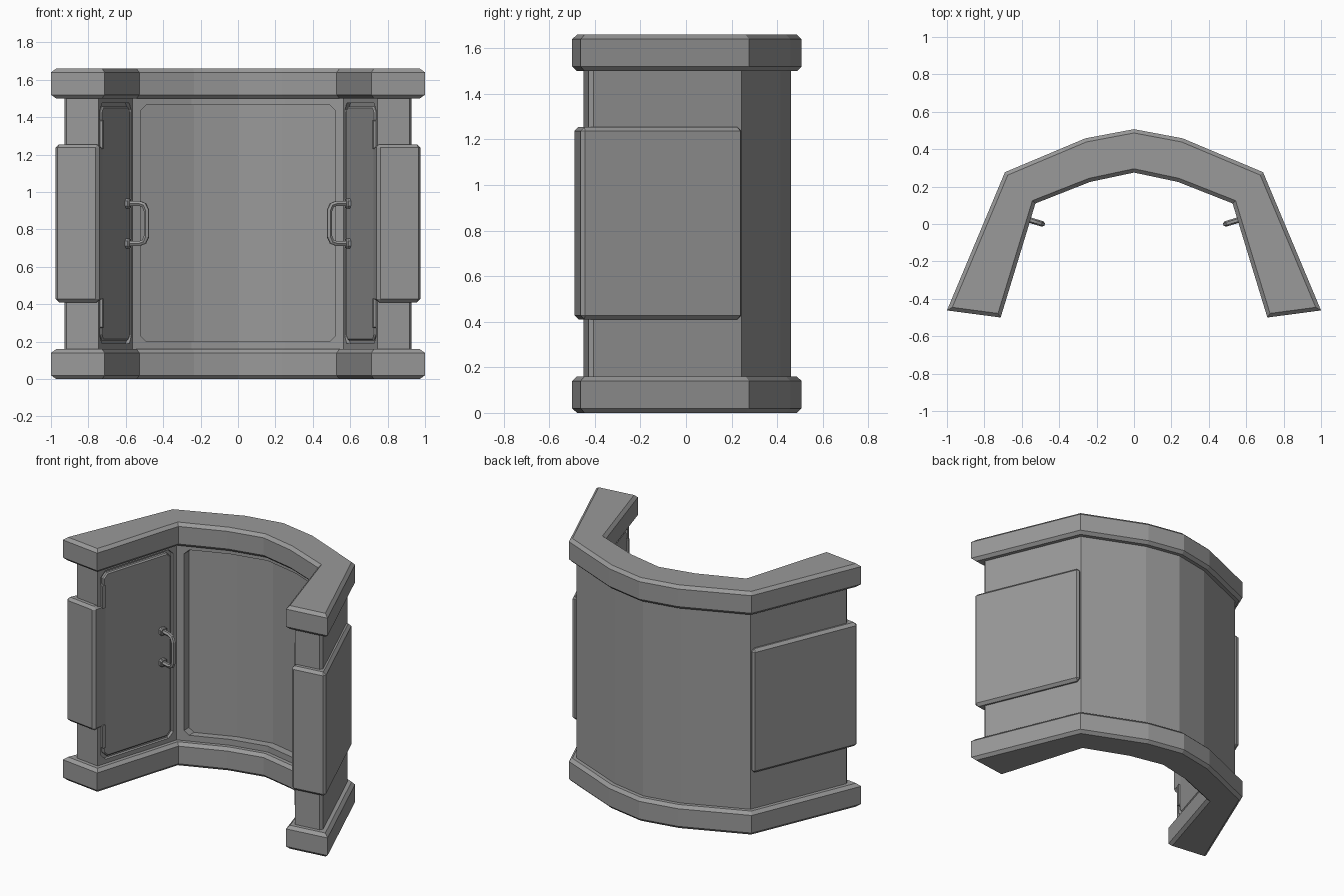
import bpy
import bmesh
from mathutils import Matrix, Vector

cube = bpy.data.objects.get("Cube")
if cube:
    bpy.data.objects.remove(cube, do_unlink=True)

GREY = (0.32, 0.32, 0.32, 1)
grey = bpy.data.materials.new("plain_grey")
grey.use_nodes = True
grey.diffuse_color = GREY
grey.node_tree.nodes["Principled BSDF"].inputs["Base Color"].default_value = GREY


def prism(name, outline, low, high, bevel=0, pick=None, matrix=Matrix()):
    """Extrude an outline, chamfer the picked edges and place the result."""
    bm = bmesh.new()
    base = bm.faces.new([bm.verts.new((x, y, low)) for x, y in outline])
    top = bmesh.ops.extrude_face_region(bm, geom=[base])["geom"]
    for v in top:
        if isinstance(v, bmesh.types.BMVert):
            v.co.z = high
    bmesh.ops.recalc_face_normals(bm, faces=bm.faces)
    if bevel:
        edges = [e for e in bm.edges if pick is None or pick(*[v.co for v in e.verts])]
        bmesh.ops.bevel(bm, geom=edges, offset=bevel, segments=1,
                        profile=0.5, affect='EDGES')
    bm.transform(matrix)
    bmesh.ops.recalc_face_normals(bm, faces=bm.faces)
    mesh = bpy.data.meshes.new(name)
    bm.to_mesh(mesh)
    bm.free()
    mesh.materials.append(grey)
    obj = bpy.data.objects.new(name, mesh)
    bpy.context.collection.objects.link(obj)
    return obj


def inset(points, dist):
    """Move a clockwise outline inwards with mitred corners."""
    pts = [Vector(p) for p in points]
    result = []
    for i, p in enumerate(pts):
        a = (p - pts[i - 1]).normalized()
        b = (pts[(i + 1) % len(pts)] - p).normalized()
        n1, n2 = Vector((a.y, -a.x)), Vector((b.y, -b.x))
        result.append(p + (n1 + n2) * dist / (1 + n1.dot(n2)))
    return result


def plate(w, h, c):
    """Rectangle of half sizes w and h with cut corners."""
    return [(w, c - h), (w, h - c), (w - c, h), (c - w, h),
            (-w, h - c), (-w, c - h), (c - w, -h), (w - c, -h)]


def cut(target, cutter):
    mod = target.modifiers.new("recess", 'BOOLEAN')
    mod.operation = 'DIFFERENCE'
    mod.solver = 'EXACT'
    mod.object = cutter
    bpy.context.view_layer.objects.active = target
    bpy.ops.object.modifier_apply(modifier=mod.name)
    bpy.data.objects.remove(cutter, do_unlink=True)


def level(a, b):
    return abs(a.z - b.z) < 0.001


def upper(a, b):
    return level(a, b) and a.z > -0.01


def outer_end(a, b):
    return not level(a, b) and abs(a.x) > 0.85


def recess_corner(a, b):
    return level(a, b) and abs(a.x - b.x) < 0.001 and abs(a.x) > 0.5


# Plan outline, clockwise from the middle of the back
half = [(0, 0.507), (0.26, 0.458), (0.69, 0.277), (1, -0.462),
        (0.713, -0.5), (0.527, 0.11), (0.235, 0.225), (0, 0.275)]
plan = half + [(-x, y) for x, y in half[-2:0:-1]]
wall_plan = inset(plan, 0.045)

# Rims and wall
prism("bottom_rim", plan, 0, 0.16, 0.02, level)
prism("top_rim", plan, 1.5, 1.66, 0.02, level)
wall = prism("wall", wall_plan, 0.14, 1.52, 0.02, outer_end)

# Curved recess in the back of the alcove
deep = inset(plan, 0.005)
corner, bend, middle = deep[5:8]
edge = bend.lerp(corner, (0.52 - bend.x) / (corner.x - bend.x))
right = [(0.52, -0.05), edge, bend]
recess = right + [middle] + [(-x, y) for x, y in right[::-1]]
# The recess floor lies behind the wall's inner surface
floor_shift = 0.095
recess = [(x, y + floor_shift if y > 0 else y) for x, y in recess]
cut(wall, prism("back_cutter", recess, 0.2, 1.465, 0.03, recess_corner))

# Door frames follow the inner face of each arm
front, back = wall_plan[4], wall_plan[5]
along = (front - back).normalized()
centre = (front + back) / 2
door_space = Matrix(((along.x, 0, along.y, centre.x),
                     (along.y, 0, -along.x, centre.y),
                     (0, 1, 0, 0.832),
                     (0, 0, 0, 1)))

for side, sign in (("left", 1), ("right", -1)):
    flip = Matrix.Diagonal((sign, 1, 1, 1))
    space = flip @ door_space

    # Side casing wrapped round the end of the arm
    casing = [(0.743, -0.492), (0.982, -0.46), (0.682, 0.255), (0.62, 0.2)]
    prism(side + "_casing", casing, 0.41, 1.255, 0.018, None, flip)

    # Door in a shallow recess
    cut(wall, prism("door_cutter", plate(0.283, 0.643, 0.035), -0.02, 0.1, matrix=space))
    prism(side + "_door", plate(0.265, 0.625, 0.03), -0.03, 0.002, 0.008, upper, space)

    # Hinges
    for tag, height in (("upper", 0.475), ("lower", -0.48)):
        place = space @ Matrix.Translation((0.268, height, 0))
        prism(f"{side}_{tag}_hinge", plate(0.012, 0.078, 0.004), -0.02, 0.012, matrix=place)

    # Handle mounts and grip
    grip = space @ Matrix.Translation((-0.195, 0, 0))
    for tag, height in (("upper", 0.107), ("lower", -0.107)):
        place = grip @ Matrix.Translation((0, height, 0))
        prism(f"{side}_{tag}_handle_mount", plate(0.026, 0.026, 0.012), -0.01, 0.022,
              0.006, upper, place)
    path = [(0, 0.107), (0.075, 0.107), (0.1, 0.098), (0.113, 0.07)]
    path += [(n, -z) for n, z in path[::-1]]
    curve = bpy.data.curves.new(side + "_handle", 'CURVE')
    curve.dimensions = '3D'
    curve.bevel_depth = 0.015
    curve.bevel_resolution = 1
    curve.use_fill_caps = True
    spline = curve.splines.new('POLY')
    spline.points.add(len(path) - 1)
    for point, (n, z) in zip(spline.points, path):
        point.co = (*(grip @ Vector((0, z, n))), 1)
    spline.use_smooth = False
    curve.materials.append(grey)
    handle = bpy.data.objects.new(side + "_handle", curve)
    bpy.context.collection.objects.link(handle)
    bpy.ops.object.select_all(action='DESELECT')
    handle.select_set(True)
    bpy.context.view_layer.objects.active = handle
    bpy.ops.object.convert(target='MESH')
